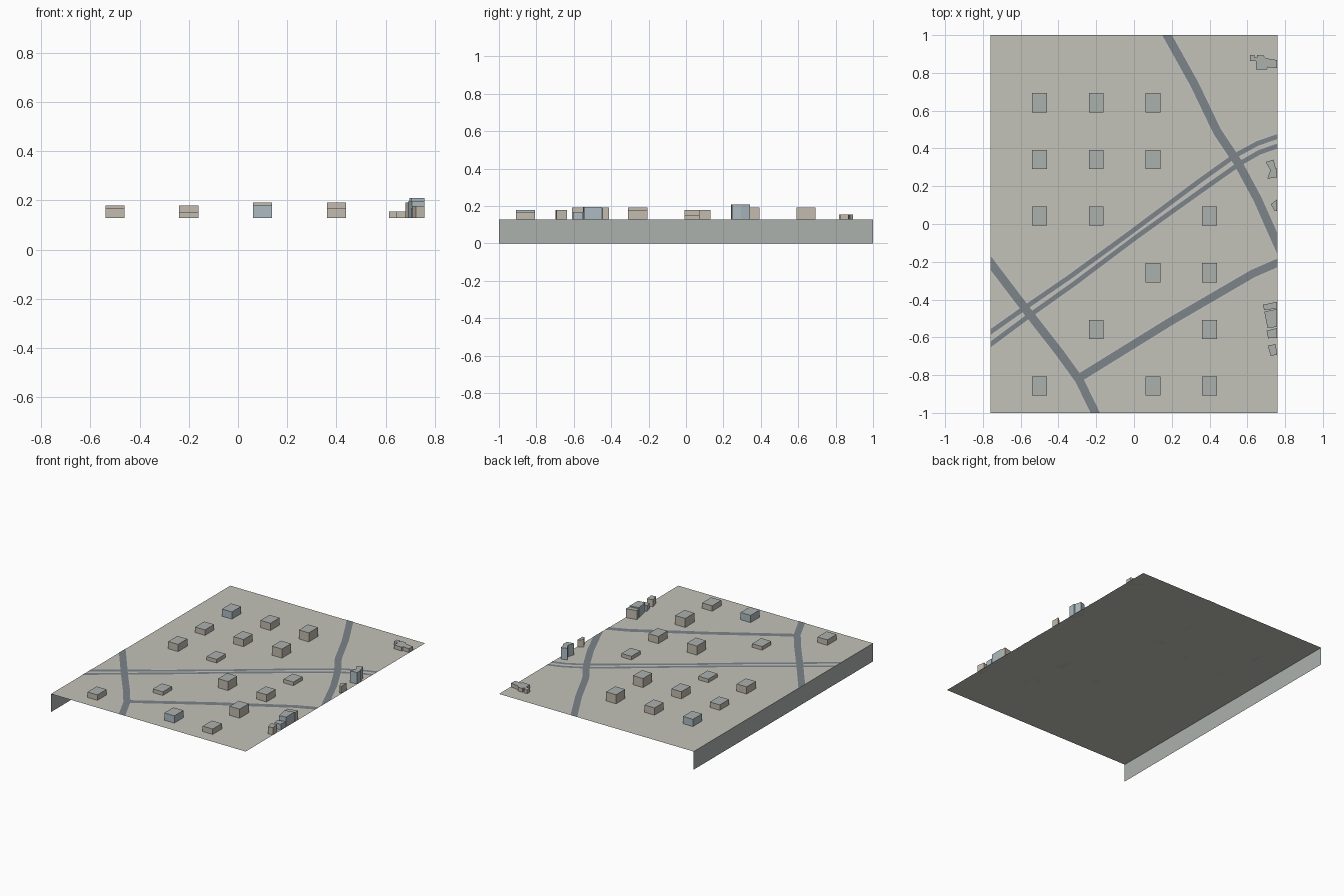
import bpy, bmesh
from mathutils import Vector

if "Cube" in bpy.data.objects:
    bpy.data.objects.remove(bpy.data.objects["Cube"])

W, D, Z = 0.76, 1.0, 0.128   # half width, half depth, ground level


def material(name, rgb):
    m = bpy.data.materials.new(name)
    m.diffuse_color = (*rgb, 1)
    m.use_nodes = True
    m.node_tree.nodes["Principled BSDF"].inputs["Base Color"].default_value = m.diffuse_color
    return m


GROUND = material("ground_tan", (0.54, 0.54, 0.48))
ROOF = material("roof_grey", (0.41, 0.44, 0.42))
BEIGE = material("wall_beige", (0.54, 0.50, 0.43))
BLUE = material("wall_blue", (0.42, 0.50, 0.54))
ROAD = material("asphalt", (0.20, 0.23, 0.25))
KERB = material("pavement", (0.55, 0.56, 0.53))


def finish(name, bm, *mats):
    me = bpy.data.meshes.new(name)
    bm.to_mesh(me)
    bm.free()
    for m in mats:
        me.materials.append(m)
    ob = bpy.data.objects.new(name, me)
    bpy.context.collection.objects.link(ob)
    return ob


def sheet(name, pts, mat):
    bm = bmesh.new()
    bm.faces.new([bm.verts.new(p) for p in pts])
    return finish(name, bm, mat)


def strip(name, path, width, z, mat):
    """Flat ribbon along a path, trimmed to the ground edges."""
    p = [Vector(q) for q in path]
    p[0] += (p[0] - p[1]).normalized() * (0.06 if name[:6] != "branch" else 0)
    p[-1] += (p[-1] - p[-2]).normalized() * 0.06
    bm = bmesh.new()
    rows = []
    for i, q in enumerate(p):
        a = (q - p[i - 1]).normalized() if i else (p[1] - q).normalized()
        b = (p[i + 1] - q).normalized() if i < len(p) - 1 else a
        t = (a + b).normalized()
        n = Vector((-t.y, t.x)) * (width / 2 / max(t.dot(a), 0.5))
        rows.append([bm.verts.new((*(q + n), z)), bm.verts.new((*(q - n), z))])
    for (a, b), (c, d) in zip(rows, rows[1:]):
        bm.faces.new((a, b, d, c))
    for co, no in (((W, 0, 0), (1, 0, 0)), ((-W, 0, 0), (-1, 0, 0)),
                   ((0, D, 0), (0, 1, 0)), ((0, -D, 0), (0, -1, 0))):
        bmesh.ops.bisect_plane(bm, geom=bm.verts[:] + bm.edges[:] + bm.faces[:],
                               plane_co=co, plane_no=no, clear_outer=True)
    return finish(name, bm, mat)


def building(name, outline, height, wall):
    """Footprint raised from the ground, with a grey roof."""
    bm = bmesh.new()
    f = bm.faces.new([bm.verts.new((x, y, Z)) for x, y in outline])
    r = bmesh.ops.extrude_face_region(bm, geom=[f], use_keep_orig=True)
    for v in r["geom"]:
        if isinstance(v, bmesh.types.BMVert):
            v.co.z += height
    bmesh.ops.recalc_face_normals(bm, faces=bm.faces[:])
    for f in bm.faces:
        f.material_index = 1 if f.normal.z > 0.5 else 0
    return finish(name, bm, wall, ROOF)


# ground sheet and the single edge wall on the left
sheet("ground", [(-W, -D, Z), (W, -D, Z), (W, D, Z), (-W, D, Z)], GROUND)
sheet("left_edge_wall", [(-W, D, 0), (-W, -D, 0), (-W, -D, Z), (-W, D, Z)], ROOF)

# roads with pale pavement below
roads = {
    "east_road": (0.045, [(.175, 1), (.32, .74), (.44, .49), (.55, .325),
                          (.655, .13), (.757, -.10)]),
    "west_road": (0.045, [(-.76, -.205), (-.555, -.475), (-.395, -.68),
                          (-.29, -.825), (-.205, -1)]),
    "branch_road": (0.042, [(-.29, -.815), (.19, -.518), (.63, -.262), (.757, -.207)]),
    "upper_carriageway": (0.025, [(-.76, -.572), (-.58, -.445), (-.34, -.28), (-.025, -.05),
                                  (.35, .23), (.535, .362), (.655, .427), (.757, .462)]),
    "lower_carriageway": (0.025, [(-.76, -.638), (-.55, -.482), (-.315, -.315), (.015, -.067),
                                  (.35, .172), (.56, .32), (.665, .38), (.757, .412)]),
}
for name, (w, path) in roads.items():
    strip(name + "_pavement", path, w + 0.016, Z + 0.0008, KERB)
    strip(name, path, w, Z + 0.0016, ROAD)

# grid of blocks: column, row, storeys
FLOOR = 0.0127
blocks = [(0, 0, 3), (2, 0, 4), (3, 0, 3), (1, 1, 2), (3, 1, 5), (2, 2, 5), (3, 2, 4),
          (0, 3, 4), (1, 3, 2), (3, 3, 2), (0, 4, 3), (1, 4, 4), (2, 4, 5),
          (0, 5, 4), (1, 5, 4), (2, 5, 5)]
for c, r, n in blocks:
    x, y = -0.5 + 0.3 * c, -0.858 + 0.3 * r
    pts = [(x + sx * 0.039, y + sy * 0.051) for sx, sy in ((-1, -1), (1, -1), (1, 1), (-1, 1))]
    building(f"block_{c}_{r}", pts, n * FLOOR, BLUE if (c, r) in ((2, 0), (0, 5)) else BEIGE)

# irregular buildings along the right edge
building("notched_house", [(.614, .894), (.639, .894), (.639, .881), (.652, .881), (.652, .894),
                           (.686, .892), (.697, .878), (.757, .868), (.757, .825), (.708, .83),
                           (.703, .817), (.645, .819), (.645, .862), (.614, .862)],
         0.027, BEIGE)
building("tower", [(.697, .328), (.739, .341), (.750, .295), (.757, .293), (.757, .247),
                   (.706, .24), (.722, .285)], 0.081, BLUE)
building("corner_house", [(.724, .104), (.757, .13), (.757, .07), (.744, .07)], 0.05, BEIGE)
building("row_house_1", [(.681, -.428), (.757, -.412), (.757, -.447), (.69, -.456)], 0.063, BEIGE)
building("row_house_2", [(.69, -.464), (.757, -.45), (.757, -.545), (.707, -.55)], 0.068, BLUE)
building("row_house_3", [(.702, -.565), (.757, -.551), (.757, -.603), (.71, -.605)], 0.04, BLUE)
building("row_house_4", [(.708, -.645), (.75, -.635), (.757, -.692), (.724, -.698)], 0.05, BEIGE)
